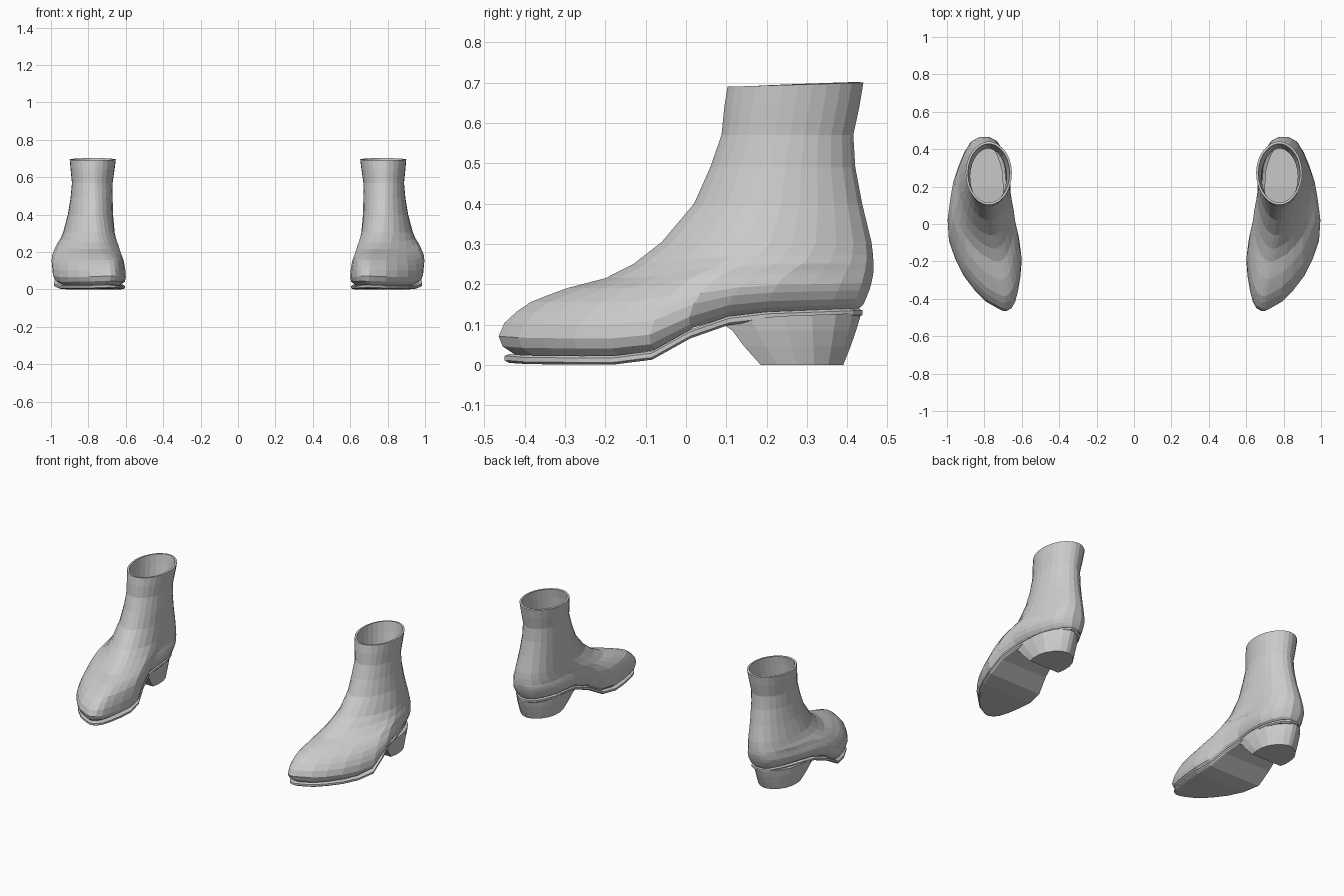
import bpy, bmesh, math

if "Cube" in bpy.data.objects:
    bpy.data.objects.remove(bpy.data.objects["Cube"])

# Footprint stations of one boot: (y, inner x, outer x), toe to heel
FOOT = [(-.46, .68, .70), (-.445, .655, .73), (-.41, .635, .79), (-.35, .62, .85),
        (-.27, .607, .91), (-.18, .60, .955), (-.08, .612, .99), (.02, .635, 1.0),
        (.12, .655, .987), (.22, .655, .97), (.31, .662, .94), (.385, .69, .91),
        (.44, .725, .875), (.465, .77, .83)]

# Height of the top of the sole along y
SOLE = [(-.5, .03), (-.4, .022), (-.2, .02), (-.13, .023), (-.06, .038), (.02, .092),
        (.1, .118), (.2, .13), (.5, .141)]


def sole_z(y):
    for (y0, z0), (y1, z1) in zip(SOLE, SOLE[1:]):
        if y <= y1:
            return z0 + (z1 - z0) * (y - y0) / (y1 - y0)
    return SOLE[-1][1]


def outline(yf, yb, x0, x1, foot=1.0, waist=0.0):
    """Plan outline fitted to the given box, blending ellipse (0) to footprint (1)."""
    inner, outer = [], []
    for py, pi, po in FOOT:
        u = (py + .46) / .925
        y = yf + u * (yb - yf)
        c = math.sqrt(max(.0, 1 - (1 - 2 * min(max(u, .003), .997)) ** 2))
        squeeze = 1 - .15 * waist * min(max((y + .1) / .2, 0), 1)
        for side, px, store in ((-1, pi, inner), (1, po, outer)):
            a = x0 + (px - .6) / .4 * (x1 - x0)
            b = (x0 + x1) / 2 + side * c * (x1 - x0) / 2
            x = b + (a - b) * foot
            store.append((.8 + (x - .8) * squeeze, y))
    return outer + inner[::-1]


def loft(name, rings, cap=True, wall=0):
    bm = bmesh.new()
    vs = [[bm.verts.new(p) for p in r] for r in rings]
    n = len(vs[0])
    for a, b in zip(vs, vs[1:]):
        for i in range(n):
            j = (i + 1) % n
            bm.faces.new((a[i], a[j], b[j], b[i]))
    if cap:
        for r in (vs[0], vs[-1]):
            for i in range(n // 2 - 1):
                bm.faces.new((r[i], r[i + 1], r[n - 2 - i], r[n - 1 - i]))
    bmesh.ops.recalc_face_normals(bm, faces=bm.faces)
    me = bpy.data.meshes.new(name)
    bm.to_mesh(me)
    bm.free()
    ob = bpy.data.objects.new(name, me)
    bpy.context.collection.objects.link(ob)
    if wall:
        m = ob.modifiers.new("wall", 'SOLIDIFY')
        m.thickness = wall
        m.offset = -1
    # The other boot of the pair
    m = ob.modifiers.new("pair", 'MIRROR')
    m.use_mirror_merge = False
    return ob


# Boot upper: level, front y, back y, inner x, outer x, footprint blend
UPPER = [(.022, -.425, .43, .63, .97, 1), (.04, -.455, .44, .605, .99, 1),
         (.065, -.465, .447, .60, 1.0, 1), (.10, -.45, .455, .602, 1.0, 1),
         (.13, -.42, .46, .607, .995, 1), (.155, -.385, .463, .612, .988, 1),
         (.175, -.335, .465, .62, .98, .95), (.19, -.295, .465, .626, .975, .9),
         (.215, -.2, .465, .635, .965, .75), (.25, -.13, .464, .645, .95, .6),
         (.305, -.06, .46, .655, .935, .4), (.40, .02, .437, .665, .91, .2),
         (.49, .06, .42, .668, .895, .1), (.57, .088, .415, .67, .888, 0),
         (.64, .095, .43, .66, .895, 0), (.69, .103, .44, .653, .90, 0)]
rings = []
for lv, yf, yb, x0, x1, f in UPPER:
    ring = []
    for x, y in outline(yf, yb, x0, x1, f, max(0, 1 - (lv - .02) / .1)):
        z = lv
        if lv < .305:       # follow the arch of the sole
            s = sole_z(y)
            z = s + (lv - .02) / .285 * (.305 - s)
        elif lv > .68:      # rim rises to the back
            z = lv + .01 * (y - yf) / (yb - yf)
        ring.append((x, y, z))
    rings.append(ring)
loft("boot_upper", rings, cap=False, wall=.012)

# Sole: thin arched slab
rings = []
for inset, drop in ((.012, 0), (0, .005), (0, .015), (.01, .02)):
    pts = outline(-.45 + inset, .438 - inset, .605 + inset, .995 - inset, 1, 1)
    rings.append([(x, y, sole_z(y) + .002 - drop * 1.1) for x, y in pts])
loft("sole", rings)

# Heel block: D-shaped, tapering down, with a raked front
DSHAPE = [(0, .93), (.2, 1), (.45, .98), (.65, .87), (.82, .65), (.94, .37), (1, .1)]
rings = []
for z, yf, yb, hw in ((.13, .088, .435, .135), (.085, .115, .422, .131),
                      (.045, .145, .408, .122), (0, .185, .39, .11)):
    half = [(w * hw, yf + u * (yb - yf)) for u, w in DSHAPE]
    pts = [(.812 + x, y) for x, y in half] + [(.812 - x, y) for x, y in half[::-1]]
    rings.append([(x, y, min(z, sole_z(y) - .01)) for x, y in pts])
loft("heel", rings)
